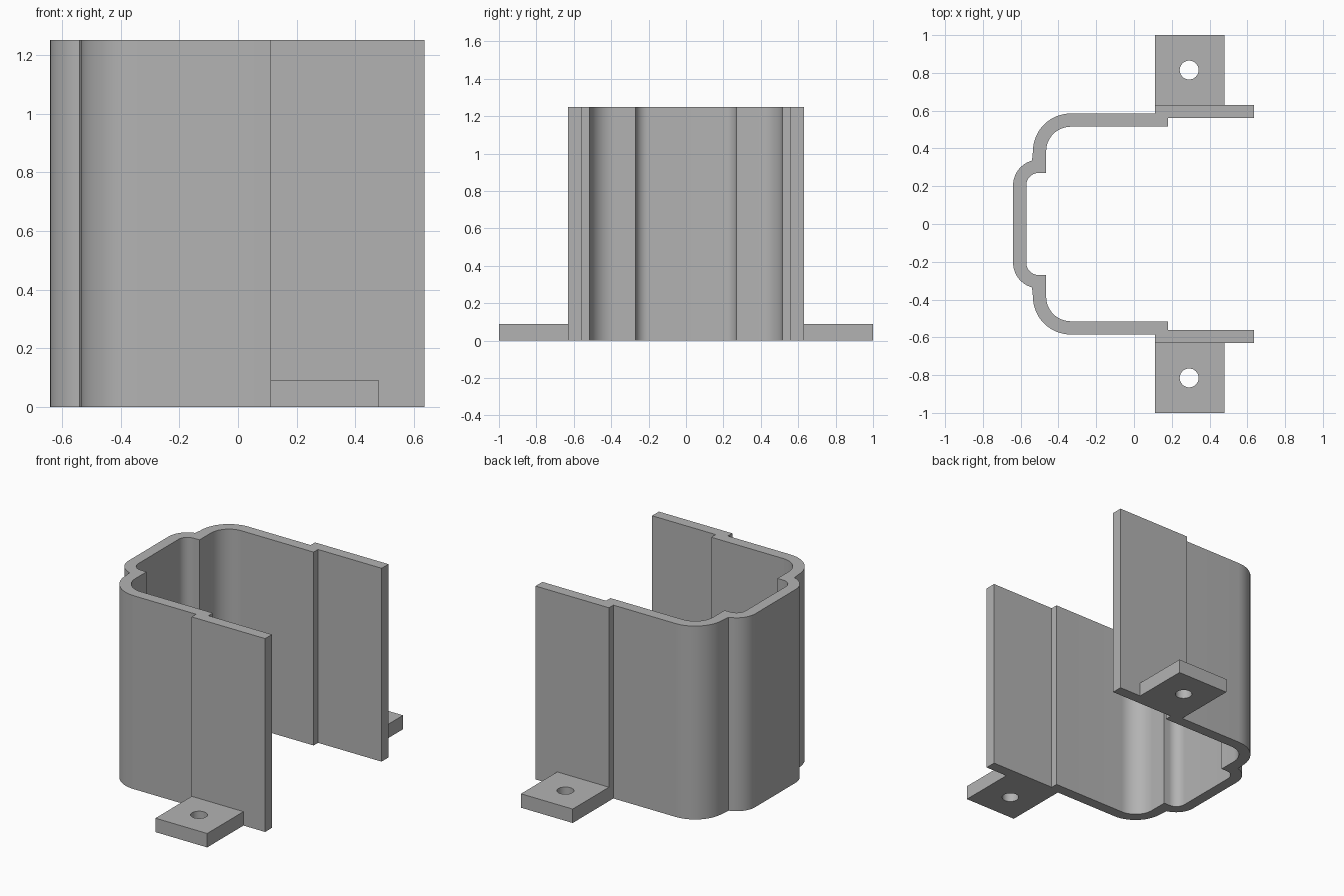
import bpy, bmesh, math

cube = bpy.data.objects.get("Cube")
if cube:
    bpy.data.objects.remove(cube)

grey = bpy.data.materials.new("plain_grey")
grey.use_nodes = True
COLOUR = (0.45, 0.45, 0.45, 1)
grey.diffuse_color = COLOUR
grey.node_tree.nodes["Principled BSDF"].inputs["Base Color"].default_value = COLOUR


def arc(cx, cy, r, start, end, steps=14):
    """Points on an arc, angles in degrees."""
    angles = [math.radians(start + (end - start) * i / steps) for i in range(steps + 1)]
    return [(cx + r * math.cos(a), cy + r * math.sin(a)) for a in angles]


def extrude_outline(name, loops, height):
    """Fill outlines (the later ones are holes) and raise them from the floor."""
    bm = bmesh.new()
    edges = []
    for loop in loops:
        verts = [bm.verts.new((x, y, 0)) for x, y in loop]
        if len(loops) == 1:
            bm.faces.new(verts)
        else:
            edges += [bm.edges.new((v, verts[i - 1])) for i, v in enumerate(verts)]
    if edges:
        bmesh.ops.triangle_fill(bm, edges=edges, use_beauty=True)
    raised = bmesh.ops.extrude_face_region(bm, geom=bm.faces[:], use_keep_orig=True)
    top = [g for g in raised["geom"] if isinstance(g, bmesh.types.BMVert)]
    bmesh.ops.translate(bm, verts=top, vec=(0, 0, height))
    bmesh.ops.recalc_face_normals(bm, faces=bm.faces[:])
    mesh = bpy.data.meshes.new(name)
    bm.to_mesh(mesh)
    bm.free()
    mesh.materials.append(grey)
    obj = bpy.data.objects.new(name, mesh)
    bpy.context.collection.objects.link(obj)
    bpy.ops.object.select_all(action="DESELECT")
    obj.select_set(True)
    bpy.context.view_layer.objects.active = obj
    bpy.ops.object.shade_smooth_by_angle(angle=math.radians(30))
    return obj


# Wall: half of the outer and inner outline, mirrored across y = 0
outer = (arc(-0.505, 0.205, 0.135, 180, 105) + arc(-0.335, 0.385, 0.2, 180, 90)
         + [(0.11, 0.585), (0.11, 0.63), (0.635, 0.63)])
inner = ([(0.635, 0.56), (0.18, 0.56), (0.18, 0.515)]
         + arc(-0.335, 0.385, 0.13, 90, 180)
         + [(-0.465, 0.27)] + arc(-0.505, 0.205, 0.065, 90, 180))
flip = lambda pts: [(x, -y) for x, y in reversed(pts)]
extrude_outline("channel_wall", [outer + inner + flip(inner) + flip(outer)], 1.25)

# Mounting tabs with a screw hole
for side, s in (("back", 1), ("front", -1)):
    plate = [(0.11, s * 0.63), (0.48, s * 0.63), (0.48, s), (0.11, s)]
    hole = arc(0.292, s * 0.815, 0.05, 0, 360, 32)[:-1]
    extrude_outline(side + "_mounting_tab", [plate, hole], 0.09)
